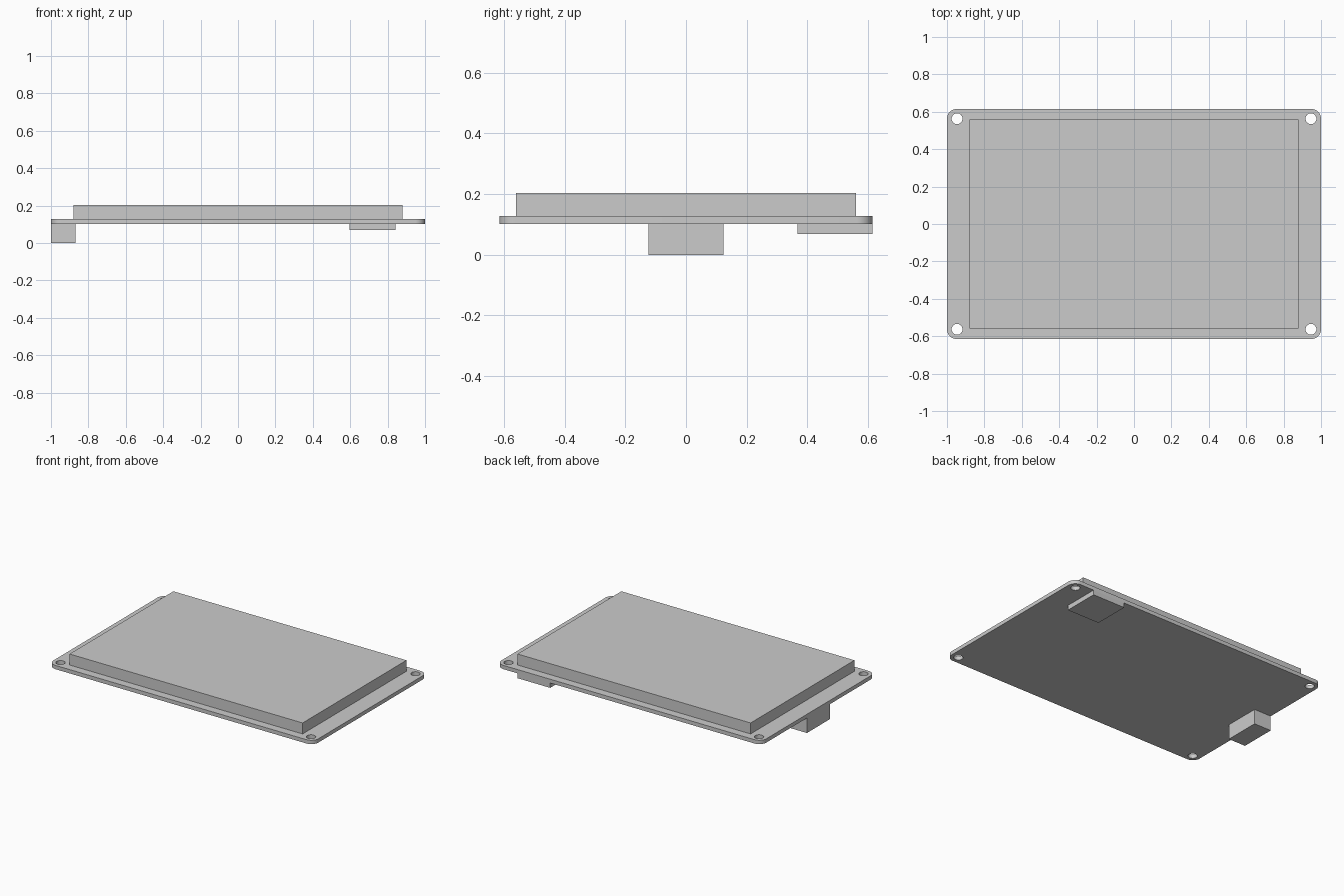
import bpy, bmesh
from math import sin, cos, pi

if "Cube" in bpy.data.objects:
    bpy.data.objects.remove(bpy.data.objects["Cube"])

HX, HY = 1.0, 0.615          # board half size
CX, CY, CR = 0.946, 0.563, 0.053   # corner / hole centres and corner radius
HOLE_R = 0.029
Z0, Z1 = 0.102, 0.128        # board bottom and top


def box(name, x0, x1, y0, y1, z0, z1):
    bm = bmesh.new()
    bmesh.ops.create_cube(bm, size=1)
    for v in bm.verts:
        v.co = ((x0 + x1) / 2 + v.co.x * (x1 - x0),
                (y0 + y1) / 2 + v.co.y * (y1 - y0),
                (z0 + z1) / 2 + v.co.z * (z1 - z0))
    me = bpy.data.meshes.new(name)
    bm.to_mesh(me)
    bm.free()
    ob = bpy.data.objects.new(name, me)
    bpy.context.collection.objects.link(ob)
    return ob


def arc(cx, cy, r, a0, a1, n):
    return [(cx + r * cos(a0 + (a1 - a0) * i / n),
             cy + r * sin(a0 + (a1 - a0) * i / n)) for i in range(n + 1)]


def add_loop(curve, pts):
    sp = curve.splines.new('POLY')
    sp.points.add(len(pts) - 1)
    for p, (x, y) in zip(sp.points, pts):
        p.co = (x, y, 0, 1)
    sp.use_cyclic_u = True


# circuit board: rounded outline with four mounting holes, extruded
curve = bpy.data.curves.new("circuit_board", 'CURVE')
curve.dimensions = '2D'
curve.fill_mode = 'BOTH'
curve.extrude = (Z1 - Z0) / 2
corners = [(1, 1), (-1, 1), (-1, -1), (1, -1)]
outline = []
for k, (sx, sy) in enumerate(corners):
    outline += arc(sx * (HX - CR), sy * (HY - CR), CR, k * pi / 2, (k + 1) * pi / 2, 10)
add_loop(curve, outline)
for sx, sy in corners:
    add_loop(curve, arc(sx * CX, sy * CY, HOLE_R, 0, 2 * pi, 32)[:-1])
board = bpy.data.objects.new("circuit_board", curve)
board.location.z = (Z0 + Z1) / 2
bpy.context.collection.objects.link(board)
bpy.context.view_layer.objects.active = board
board.select_set(True)
bpy.ops.object.convert(target='MESH')
board = bpy.context.object

# weld caps to walls
bm = bmesh.new()
bm.from_mesh(board.data)
bmesh.ops.remove_doubles(bm, verts=bm.verts, dist=1e-5)
bmesh.ops.recalc_face_normals(bm, faces=bm.faces)
bmesh.ops.dissolve_limit(bm, angle_limit=0.01, verts=[], edges=bm.edges)
bm.to_mesh(board.data)
bm.free()
bpy.ops.object.shade_smooth_by_angle()

# display panel on top
box("display_panel", -0.88, 0.88, -0.56, 0.56, Z1, 0.203)
# connector under the left edge
box("edge_connector", -1.0, -0.87, -0.124, 0.124, 0.0, Z0)
# card slot under the back edge
box("card_slot", 0.595, 0.842, 0.367, HY, 0.069, Z0)
